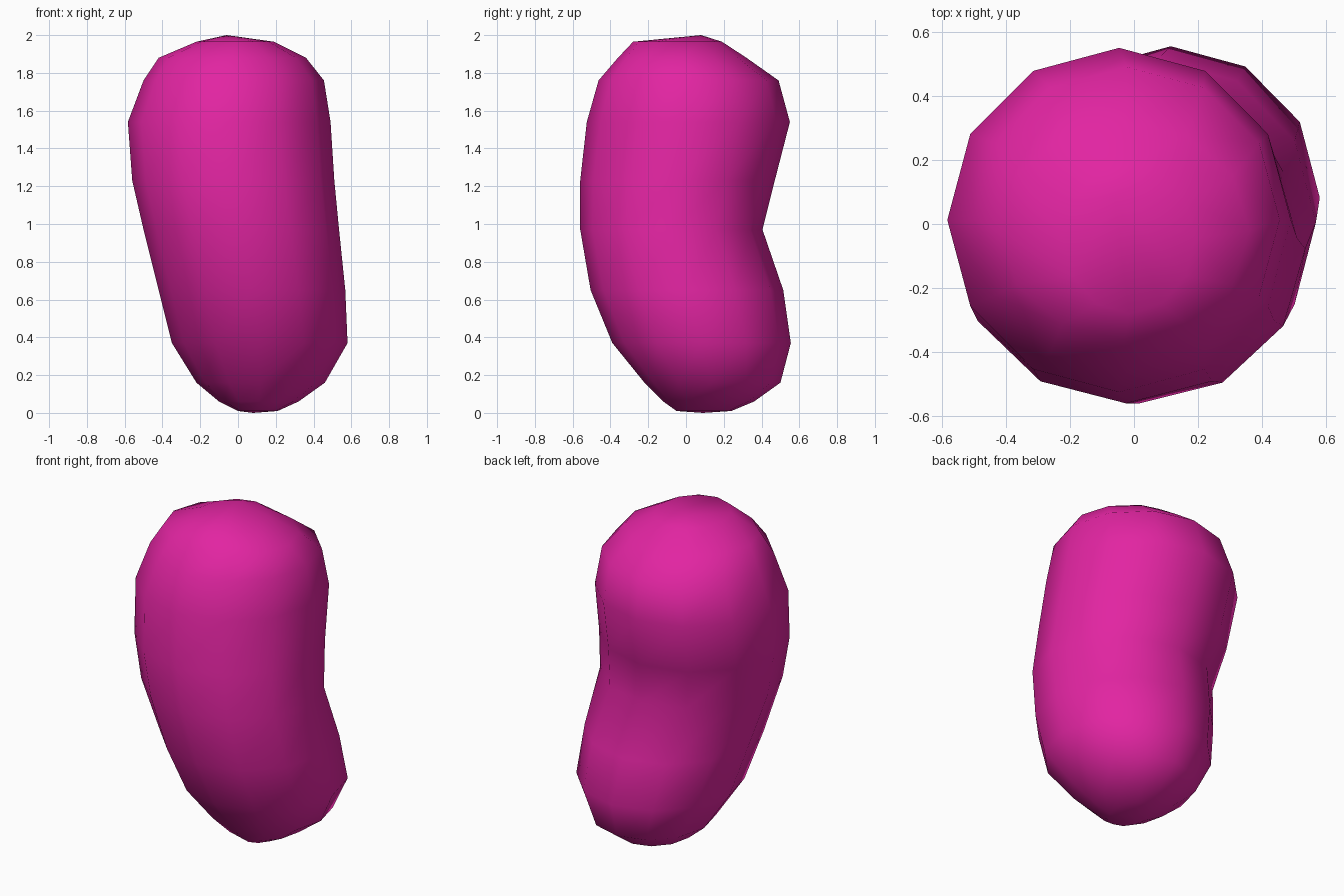
import bpy, bmesh, math

if "Cube" in bpy.data.objects:
    bpy.data.objects.remove(bpy.data.objects["Cube"])

# Cross-sections from bottom to top: z, x min, x max, y min, y max
SECTIONS = [
    (0.01, 0.00, 0.21, -0.05, 0.24),
    (0.06, -0.10, 0.32, -0.12, 0.36),
    (0.16, -0.22, 0.46, -0.22, 0.50),
    (0.37, -0.35, 0.58, -0.39, 0.555),
    (0.65, -0.42, 0.568, -0.505, 0.515),
    (0.97, -0.50, 0.535, -0.56, 0.405),
    (1.23, -0.56, 0.51, -0.56, 0.47),
    (1.54, -0.583, 0.49, -0.525, 0.55),
    (1.76, -0.50, 0.455, -0.463, 0.49),
    (1.88, -0.42, 0.36, -0.36, 0.32),
    (1.965, -0.22, 0.19, -0.28, 0.19),
]
SIDES = 12

bm = bmesh.new()

# Oval ring through the four extents of one section
def ring(z, x0, x1, y0, y1):
    cx, cy, rx, ry = (x0 + x1) / 2, (y0 + y1) / 2, (x1 - x0) / 2, (y1 - y0) / 2
    return [bm.verts.new((cx + rx * math.cos(a), cy + ry * math.sin(a), z))
            for a in (2 * math.pi * i / SIDES for i in range(SIDES))]

rings = [ring(*s) for s in SECTIONS]
bottom = bm.verts.new((0.08, 0.09, 0))
top = bm.verts.new((-0.06, 0.08, 2.0))

# Skin between rings and close both rounded ends
for i in range(SIDES):
    j = (i + 1) % SIDES
    for lo, hi in zip(rings, rings[1:]):
        bm.faces.new((lo[i], lo[j], hi[j], hi[i]))
    bm.faces.new((bottom, rings[0][j], rings[0][i]))
    bm.faces.new((top, rings[-1][i], rings[-1][j]))

bmesh.ops.recalc_face_normals(bm, faces=bm.faces)
for f in bm.faces:
    f.smooth = True
mesh = bpy.data.meshes.new("bean")
bm.to_mesh(mesh)
bm.free()

# Magenta skin
mat = bpy.data.materials.new("magenta")
mat.diffuse_color = (0.76, 0.018, 0.36, 1)
mat.use_nodes = True
mat.node_tree.nodes["Principled BSDF"].inputs["Base Color"].default_value = mat.diffuse_color
mesh.materials.append(mat)
bean = bpy.data.objects.new("bean", mesh)
bpy.context.collection.objects.link(bean)
